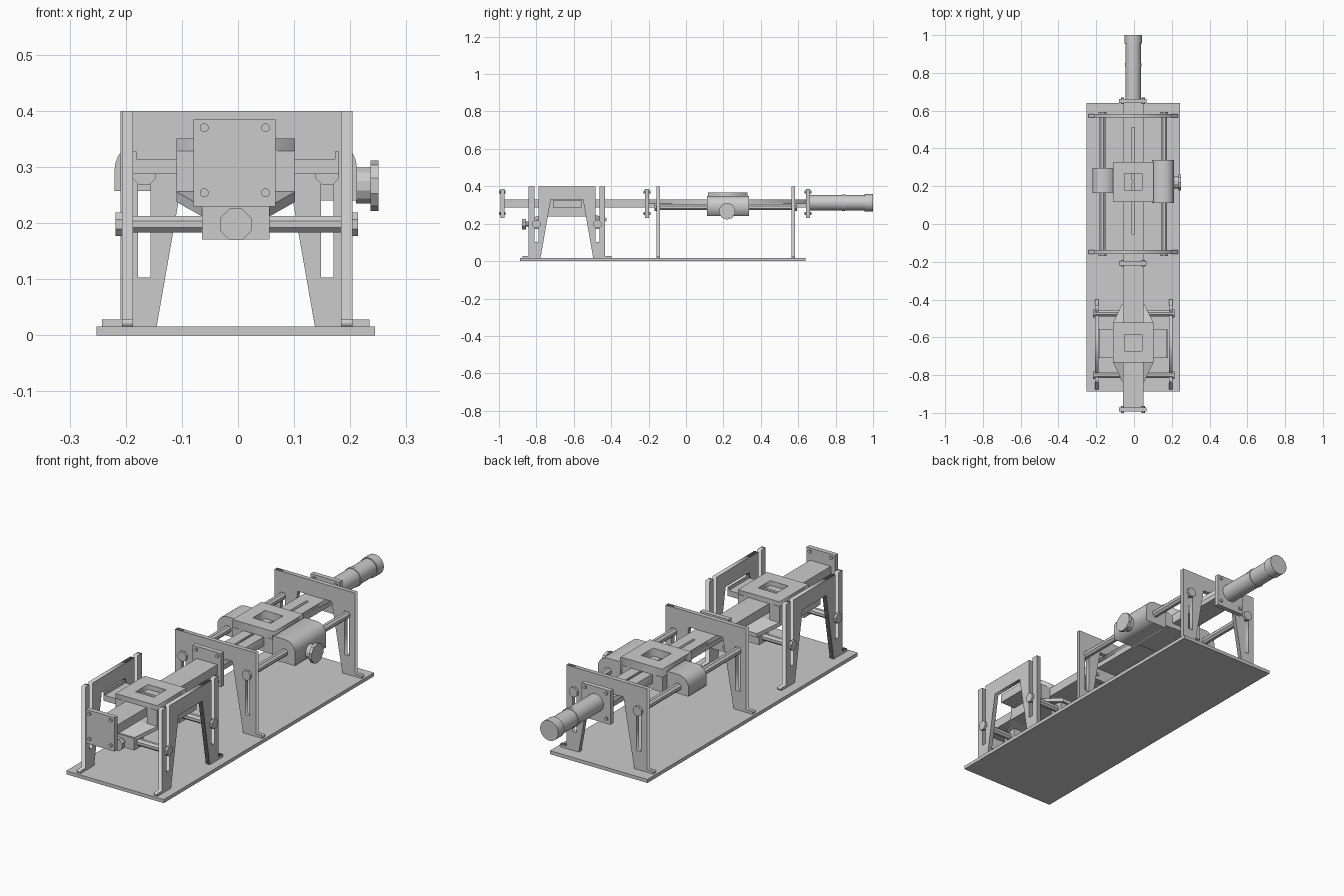
import bpy, bmesh
from math import pi, cos, sin
from mathutils import Matrix, Vector

if "Cube" in bpy.data.objects:
    bpy.data.objects.remove(bpy.data.objects["Cube"])

CX, FY = -0.004, -0.637          # centre line and middle of the front station
XY = Matrix.Identity(3)
XZ = Matrix(((1, 0, 0), (0, 0, -1), (0, 1, 0)))   # drawing plane facing front
YZ = Matrix(((0, 0, 1), (1, 0, 0), (0, 1, 0)))    # drawing plane facing side


def add(name, mesh):
    ob = bpy.data.objects.new(name, mesh)
    bpy.context.scene.collection.objects.link(ob)
    return ob


def box(name, x0, x1, y0, y1, z0, z1):
    bm = bmesh.new()
    bmesh.ops.create_cube(bm, size=1)
    for v in bm.verts:
        v.co = ((x0 + x1) / 2 + v.co.x * (x1 - x0),
                (y0 + y1) / 2 + v.co.y * (y1 - y0),
                (z0 + z1) / 2 + v.co.z * (z1 - z0))
    me = bpy.data.meshes.new(name)
    bm.to_mesh(me)
    bm.free()
    return add(name, me)


def plate(name, outlines, thick, plane, loc):
    """Flat plate from an outline plus optional hole outlines."""
    cu = bpy.data.curves.new(name, 'CURVE')
    cu.dimensions, cu.fill_mode, cu.extrude = '2D', 'BOTH', thick / 2
    for pts in outlines:
        sp = cu.splines.new('POLY')
        sp.points.add(len(pts) - 1)
        for p, (u, v) in zip(sp.points, pts):
            p.co = (u, v, 0, 1)
        sp.use_cyclic_u = True
    tmp = add(name + "_outline", cu)
    bpy.context.view_layer.update()
    me = bpy.data.meshes.new_from_object(
        tmp.evaluated_get(bpy.context.evaluated_depsgraph_get()))
    bpy.data.objects.remove(tmp)
    me.transform(Matrix.Translation(loc) @ plane.to_4x4())
    bm = bmesh.new()
    bm.from_mesh(me)
    bmesh.ops.remove_doubles(bm, verts=bm.verts, dist=1e-5)
    bmesh.ops.recalc_face_normals(bm, faces=bm.faces)
    bm.to_mesh(me)
    bm.free()
    me.name = name
    return add(name, me)


def cyl(name, axis, a, b, centre, r, sides=8):
    """Cylinder along axis 0/1/2 from a to b; centre gives the other two coords."""
    bm = bmesh.new()
    bmesh.ops.create_cone(bm, cap_ends=True, segments=sides, radius1=r, radius2=r,
                          depth=abs(b - a))
    rot = {0: Matrix.Rotation(pi / 2, 4, 'Y'), 1: Matrix.Rotation(pi / 2, 4, 'X')}[axis]
    loc = list(centre)
    loc.insert(axis, (a + b) / 2)
    bm.transform(Matrix.Translation(loc) @ rot @ Matrix.Rotation(pi / sides, 4, 'Z'))
    if sides > 12:
        for f in bm.faces:
            f.smooth = len(f.verts) == 4
        for e in bm.edges:
            e.smooth = e.calc_face_angle(0) < 0.6
    me = bpy.data.meshes.new(name)
    bm.to_mesh(me)
    bm.free()
    return add(name, me)


def rect(u0, u1, v0, v1):
    return [(u0, v0), (u1, v0), (u1, v1), (u0, v1)]


def mirrored(pts):
    return pts + [(-u, v) for u, v in reversed(pts)]


# base plate
box("base_plate", -0.252, 0.244, -0.888, 0.64, 0, 0.016)

# stands: tapered legs, feet and adjustment slots
legs = [(.205, .4), (.205, .028), (.238, .028), (.238, .016), (.141, .016), (.086, .33)]
open_slot = [(.152, .4), (.152, .103), (.174, .103), (.174, .4)]
slots = [rect(s * .163 - .011, s * .163 + .011, .103, .305) for s in (-1, 1)]
for x in (-0.197, 0.194):
    plate("front_stand", [mirrored(open_slot + legs)], .02, YZ, (x, FY, 0))
for y in (-0.148, 0.573):
    plate("rear_stand", [mirrored(legs)] + slots, .02, XZ, (CX, y, 0))

# guide rods with bolt heads
for s in (-1, 1):
    y, x = FY + s * .163, CX + s * .163
    cyl("front_rod", 0, -.207, .204, (y, .198), .016)
    cyl("front_rod_bolt", 0, -.218, -.206, (y, .198), .023)
    cyl("front_rod_bolt", 0, .203, .214, (y, .198), .023)
    cyl("rear_rod", 1, -.158, .583, (x, .289), .017)
    cyl("rear_rod_bolt", 1, -.169, -.157, (x, .289), .023)
    cyl("rear_rod_bolt", 1, .582, .594, (x, .289), .023)

# slide bars, the rear one slotted along its top
box("front_slide_bar", CX - .053, CX + .053, -.975, -.215, .287, .329)
plate("rear_slide_bar_top", [rect(-.053, .053, -.2, .645), rect(-.006, .006, -.053, .51)],
      .02, XY, (CX, 0, .319))
box("rear_slide_bar_bottom", CX - .053, CX + .053, -.2, .645, .287, .309)

# end plates with corner bolts
for y in (-.982, -.208, .652):
    box("end_plate", -.079, .067, y - .011, y + .011, .23, .385)
    for x in (-.06, .049):
        for z in (.254, .37):
            cyl("end_plate_bolt", 1, y - .018, y + .018, (x, z), .008, 10)

# motor behind the rear bar
for a, b, r in ((.66, .835, .041), (.835, .85, .044), (.85, .955, .041), (.955, 1, .046)):
    cyl("motor_section", 1, a, b, (CX, .312), r, 32)


def saddle(name, yc, z0, z1):
    """Windowed carriage top with side cheeks."""
    plate(name + "_top", [rect(-.106, .106, -.106, .106), rect(-.046, .046, -.044, .044)],
          z1 - .329, XY, (CX, yc, (z1 + .329) / 2))
    for s in (-1, 1):
        xs = sorted((CX + s * .055, CX + s * .106))
        box(name + "_cheek", *xs, yc - .106, yc + .106, z0, .33)
    box(name + "_crossbar", CX - .056, CX + .056, yc - .006, yc + .006, .325, .334)


saddle("front_saddle", -.628, .255, .351)
saddle("rear_saddle", .223, .26, .366)
box("rear_saddle_bottom", CX - .106, CX + .106, .117, .329, .262, .286)

# front cross arm between the stands, with end lips
for s in (-1, 1):
    xs = sorted((CX + s * .104, CX + s * .184))
    box("cross_arm", *xs, -.71, -.558, .288, .314)
    xs = sorted((CX + s * .177, CX + s * .184))
    box("cross_arm_lip", *xs, -.71, -.558, .312, .328)

# flared tray under the front saddle, sloping down to the clamps
bm = bmesh.new()
rings = []
for y, w, z in ((-.832, .06, .23), (-.734, .106, .256), (-.522, .106, .256), (-.424, .06, .23)):
    rings.append([bm.verts.new((CX + sx * w, y, z - dz))
                  for sx, dz in ((-1, 0), (1, 0), (1, .018), (-1, .018))])
for r0, r1 in zip(rings, rings[1:]):
    for i in range(4):
        j = (i + 1) % 4
        bm.faces.new((r0[i], r0[j], r1[j], r1[i]))
bm.faces.new(rings[0])
bm.faces.new(rings[-1])
bmesh.ops.recalc_face_normals(bm, faces=bm.faces)
tray = bpy.data.meshes.new("flared_tray")
bm.to_mesh(tray)
bm.free()
add("flared_tray", tray)

# rod clamps and front knob
for s in (-1, 1):
    y = FY + s * .163
    box("rod_clamp", CX - .06, CX + .06, y - .034, y + .034, .171, .226)
cyl("front_knob_stem", 1, -.86, -.83, (CX, .198), .014)
cyl("front_knob", 1, -.876, -.856, (CX, .198), .03)


def bearing(name, s, y0, y1, z0, z1):
    """Side block around a rear rod with a rounded outer top corner."""
    r = .05
    arc = [(.216 - r + r * sin(t * pi / 12), z1 - r + r * cos(t * pi / 12)) for t in range(7)]
    pts = [(.1, z0), (.1, z1)] + arc + [(.216, z0)]
    plate(name, [[(s * u, v) for u, v in pts]], y1 - y0, XZ, (CX, (y0 + y1) / 2, 0))


bearing("left_bearing_block", -1, .164, .296, .257, .345)
bearing("right_bearing_block", 1, .112, .338, .24, .348)

# side knob
cyl("side_knob_stem", 0, .21, .236, (.22, .267), .033, 12)
cyl("side_knob", 0, .236, .25, (.22, .267), .045, 10)
